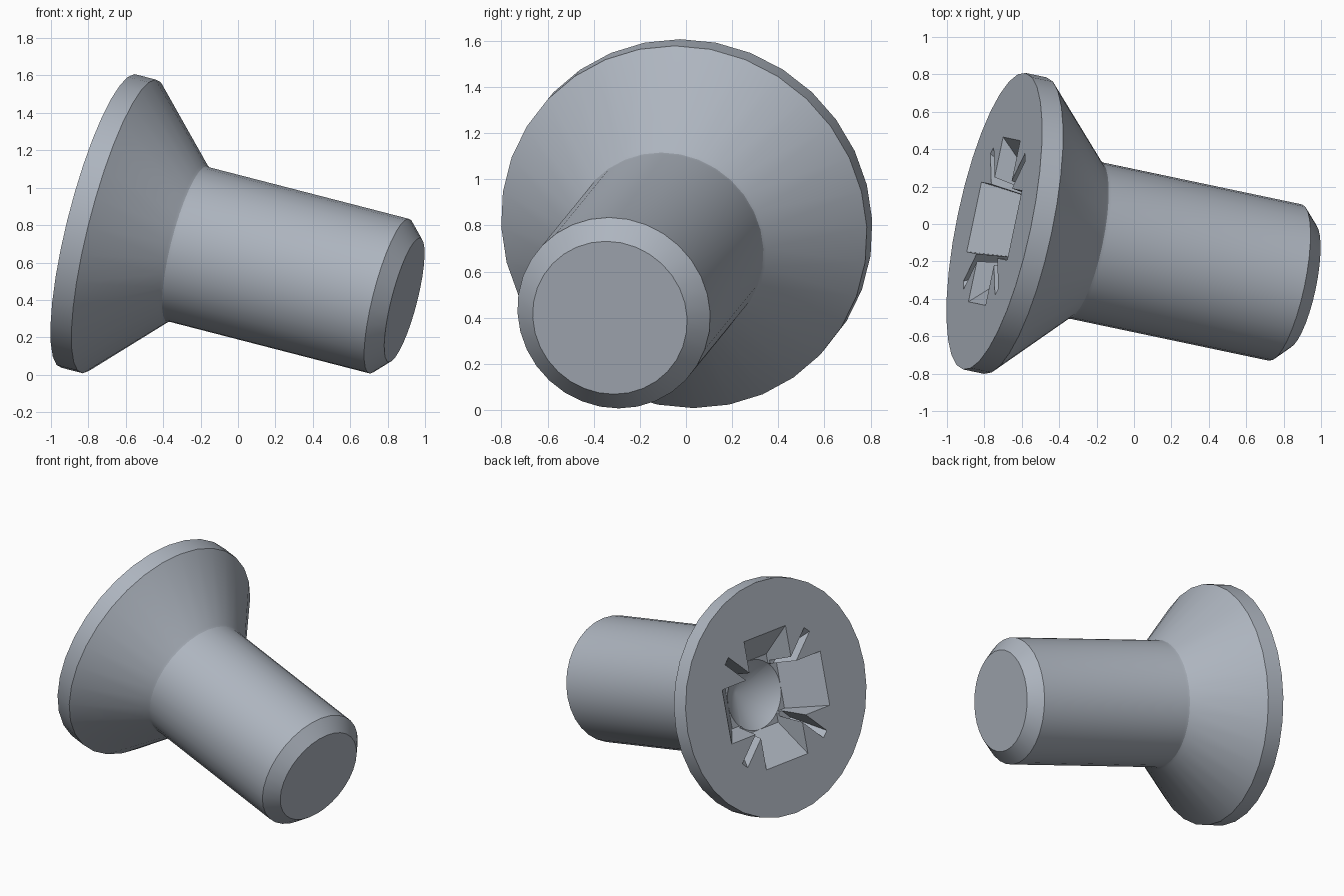
import bpy, bmesh, math
from mathutils import Matrix, Vector

if "Cube" in bpy.data.objects:
    bpy.data.objects.remove(bpy.data.objects["Cube"], do_unlink=True)

SEGMENTS = 32

steel = bpy.data.materials.new("blue_grey_steel")
steel.use_nodes = True
colour = (0.42, 0.46, 0.52, 1)
steel.diffuse_color = colour
steel.node_tree.nodes["Principled BSDF"].inputs["Base Color"].default_value = colour


def make_object(name, bm):
    bmesh.ops.recalc_face_normals(bm, faces=bm.faces)
    mesh = bpy.data.meshes.new(name)
    bm.to_mesh(mesh)
    bm.free()
    mesh.materials.append(steel)
    obj = bpy.data.objects.new(name, mesh)
    bpy.context.collection.objects.link(obj)
    return obj


def lathe(name, profile):
    """Turn (radius, depth) pairs around local z; the ends are closed."""
    bm = bmesh.new()
    rings = []
    for r, z in profile:
        if r == 0:
            rings.append([bm.verts.new((0, 0, z))] * SEGMENTS)
            continue
        angles = [math.tau * i / SEGMENTS for i in range(SEGMENTS)]
        rings.append([bm.verts.new((r * math.cos(a), r * math.sin(a), z)) for a in angles])
    for a, b in zip(rings, rings[1:]):
        for i in range(SEGMENTS):
            j = (i + 1) % SEGMENTS
            corners = [a[i], a[j], b[j], b[i]]
            bm.faces.new(list(dict.fromkeys(corners)))
    for ring in (rings[0], rings[-1]):
        if ring[0] is not ring[1]:
            bm.faces.new(ring)
    return make_object(name, bm)


def tapered_bar(name, top, bottom, depth, angle):
    """Bar across the axis that narrows from the head face down to depth."""
    lift = 0.05
    bm = bmesh.new()
    bmesh.ops.create_cube(bm, size=2)
    for v in bm.verts:
        z = depth if v.co.z > 0 else -lift
        t = z / depth
        v.co.x *= top[0] + (bottom[0] - top[0]) * t
        v.co.y *= top[1] + (bottom[1] - top[1]) * t
        v.co.z = z
    bmesh.ops.rotate(bm, verts=bm.verts, matrix=Matrix.Rotation(angle, 3, "Z"))
    return make_object(name, bm)


# Screw body: flat head, countersunk cone, shank and chamfered tip
screw = lathe("countersunk_screw", [
    (0.81, 0), (0.81, 0.118), (0.44, 0.488), (0.43, 0.502),
    (0.427, 0.52), (0.427, 1.64), (0.342, 1.725)])

# Drive recess: conical core, four wide wings and four thin diagonal slots
cutters = [lathe("recess_core", [(0.275, -0.05), (0.268, 0), (0.24, 0.22), (0, 0.41)])]
for i in range(2):
    turn = i * math.pi / 2
    cutters.append(tapered_bar("wing_cutter", (0.45, 0.19), (0.24, 0.165), 0.22, turn))
    cutters.append(tapered_bar("slot_cutter", (0.52, 0.028), (0.35, 0.02), 0.2,
                               turn + math.pi / 4))

bpy.context.view_layer.objects.active = screw
for cutter in cutters:
    cutter.hide_render = True
    cut = screw.modifiers.new("recess", "BOOLEAN")
    cut.operation = "DIFFERENCE"
    cut.solver = "EXACT"
    cut.object = cutter
    bpy.ops.object.modifier_apply(modifier=cut.name)
    bpy.data.objects.remove(cutter, do_unlink=True)

# Smooth round surfaces with crisp edges
for obj in bpy.context.selected_objects:
    obj.select_set(False)
screw.select_set(True)
bpy.ops.object.shade_smooth_by_angle(angle=math.radians(25))

# Lay the screw down, resting on the head rim and the tip
axis = Vector((0.949, -0.2, -0.245)).normalized()
up = (Vector((0, 0, 1)) - axis * axis.z).normalized()
side = axis.cross(up)
tilt = Matrix((up, side, axis)).transposed().to_4x4()
screw.matrix_world = Matrix.Translation((-0.747, 0.015, 0.822)) @ tilt
